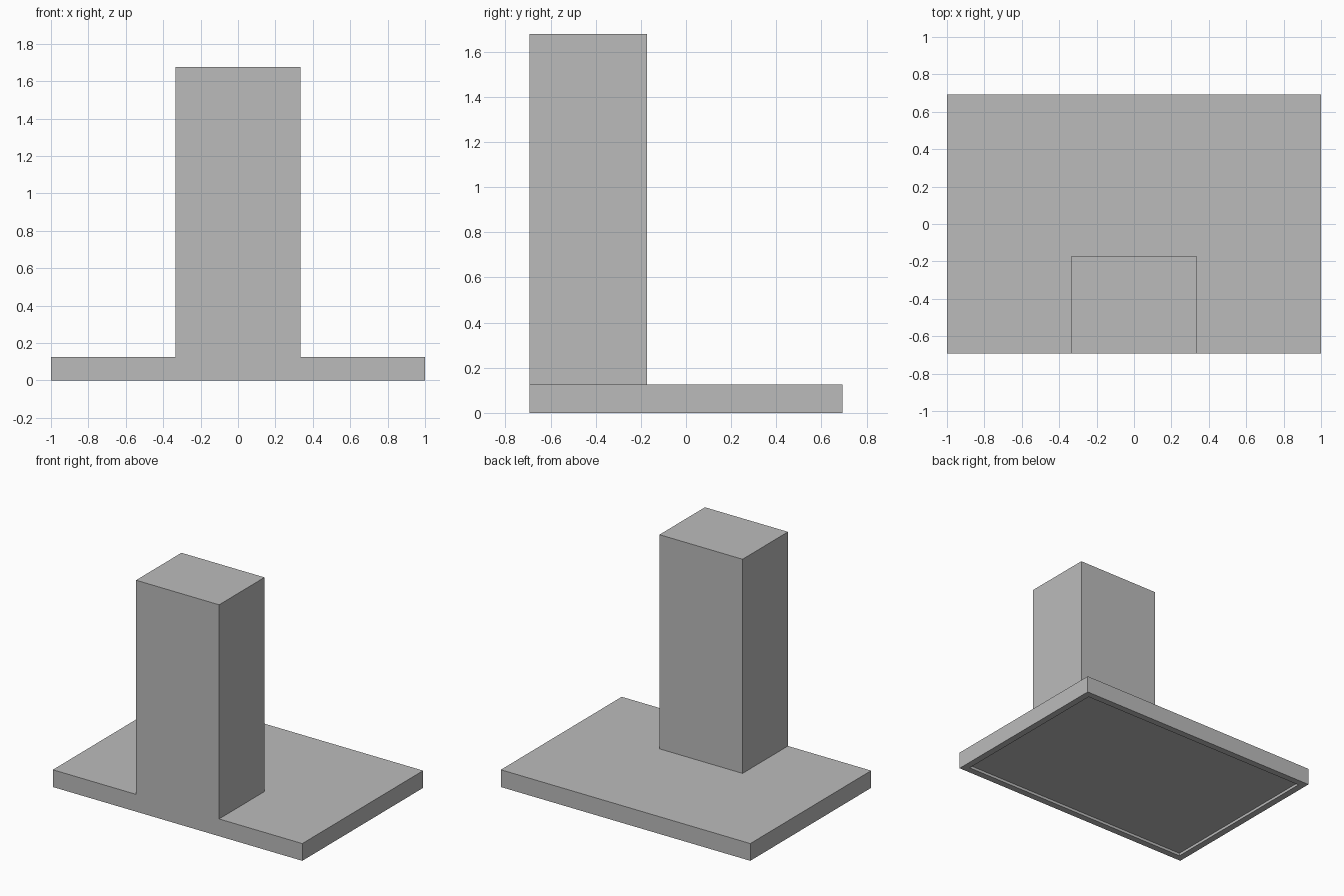
import bpy, bmesh

if "Cube" in bpy.data.objects:
    bpy.data.objects.remove(bpy.data.objects["Cube"])

steel = bpy.data.materials.new("brushed_grey")
steel.diffuse_color = (0.5, 0.5, 0.5, 1)
steel.use_nodes = True
steel.node_tree.nodes["Principled BSDF"].inputs["Base Color"].default_value = steel.diffuse_color


def box(name, lo, hi, edit=None):
    """Axis-aligned box between two corners, with an optional bmesh edit."""
    bm = bmesh.new()
    bmesh.ops.create_cube(bm, size=1)
    for v in bm.verts:
        v.co = [(l + h) / 2 + c * (h - l) for c, l, h in zip(v.co, lo, hi)]
    if edit:
        bm.normal_update()
        edit(bm, next(f for f in bm.faces if f.normal.z < -0.9))
    mesh = bpy.data.meshes.new(name)
    bm.to_mesh(mesh)
    bm.free()
    mesh.materials.append(steel)
    obj = bpy.data.objects.new(name, mesh)
    bpy.context.collection.objects.link(obj)
    return obj


def recess(bm, face):
    # Rim around the underside, then a shallow step up to the filter panel
    bmesh.ops.inset_region(bm, faces=[face], thickness=0.07)
    walls = bmesh.ops.extrude_discrete_faces(bm, faces=[face])["faces"]
    for v in walls[0].verts:
        v.co.z += 0.02


def open_bottom(bm, face):
    # The duct stands on the canopy, so its hidden bottom is left out
    bmesh.ops.delete(bm, geom=[face], context="FACES_ONLY")


# Wide flat canopy with recessed underside
box("hood_canopy", (-1, -0.692, 0), (1, 0.692, 0.125), recess)
# Tall duct, flush with the canopy's -y edge
box("chimney_duct", (-0.333, -0.692, 0.125), (0.333, -0.172, 1.677), open_bottom)
